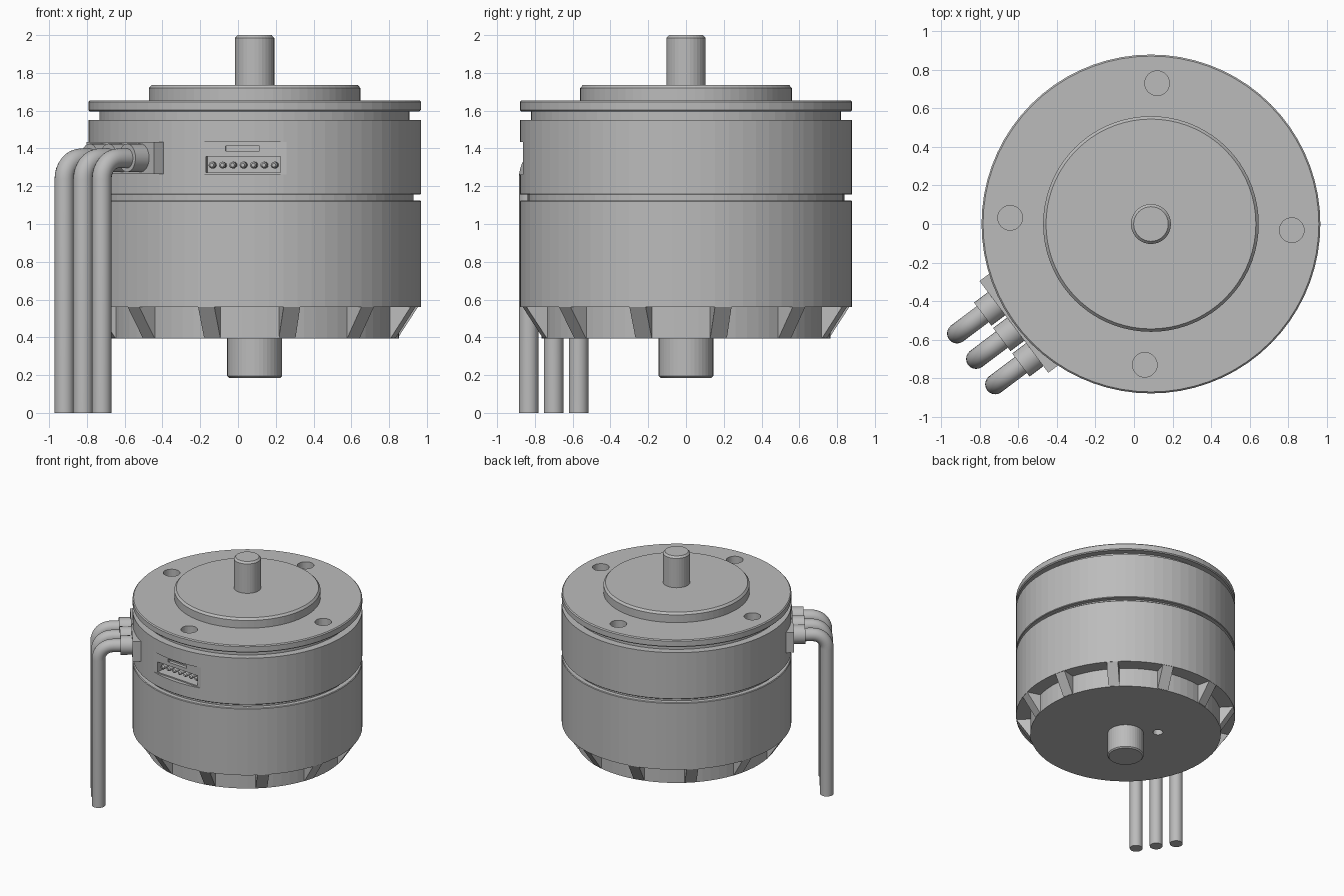
import bpy, bmesh, math
from mathutils import Matrix, Vector

if "Cube" in bpy.data.objects:
    bpy.data.objects.remove(bpy.data.objects["Cube"], do_unlink=True)

AXIS = Matrix.Translation((0.088, 0, 0))
SEGMENTS = 72

metal = bpy.data.materials.new("plain_grey")
metal.use_nodes = True
GREY = (0.5, 0.5, 0.5, 1)
metal.diffuse_color = GREY
metal.node_tree.nodes["Principled BSDF"].inputs["Base Color"].default_value = GREY


def turned(degrees):
    """Frame on the motor axis whose local -y points outward."""
    return AXIS @ Matrix.Rotation(math.radians(degrees), 4, 'Z')


def finish(name, bm, matrix=AXIS, smooth=False):
    bmesh.ops.recalc_face_normals(bm, faces=bm.faces)
    bm.transform(matrix)
    mesh = bpy.data.meshes.new(name)
    bm.to_mesh(mesh)
    bm.free()
    mesh.materials.append(metal)
    obj = bpy.data.objects.new(name, mesh)
    bpy.context.collection.objects.link(obj)
    if smooth:
        bpy.ops.object.select_all(action='DESELECT')
        obj.select_set(True)
        bpy.context.view_layer.objects.active = obj
        bpy.ops.object.shade_smooth_by_angle(angle=math.radians(35))
    return obj


def lathe(name, profile, matrix=AXIS, segments=SEGMENTS, smooth=False):
    """Closed solid turned from (radius, height) points, bottom to top."""
    bm = bmesh.new()
    rings = []
    for r, z in profile:
        rings.append([bm.verts.new((r * math.cos(t), r * math.sin(t), z))
                      for t in (math.tau * i / segments for i in range(segments))])
    for low, high in zip(rings, rings[1:]):
        for i in range(segments):
            j = (i + 1) % segments
            bm.faces.new((low[i], low[j], high[j], high[i]))
    bm.faces.new(rings[0])
    bm.faces.new(rings[-1])
    return finish(name, bm, matrix, smooth)


def box(name, low, high, matrix):
    low, high = Vector(low), Vector(high)
    bm = bmesh.new()
    bmesh.ops.create_cube(bm, size=1)
    bm.transform(Matrix.Translation((low + high) / 2) @ Matrix.Diagonal((high - low).to_4d()))
    return finish(name, bm, matrix)


def cut(target, cutters):
    for cutter in cutters:
        mod = target.modifiers.new("cut", 'BOOLEAN')
        mod.operation, mod.solver, mod.object = 'DIFFERENCE', 'EXACT', cutter
        bpy.context.view_layer.objects.active = target
        bpy.ops.object.modifier_apply(modifier=mod.name)
        bpy.data.objects.remove(cutter, do_unlink=True)


# Upper housing with the groove below the mounting flange
housing = lathe("upper_housing", [
    (0.875, 1.155), (0.88, 1.16), (0.88, 1.55), (0.82, 1.55), (0.82, 1.595),
    (0.872, 1.595), (0.88, 1.603), (0.88, 1.647), (0.872, 1.655)])

# Connector window: flat, socket and latch slot
CONNECTOR = turned(-4.3)
cut(housing, [
    box("flat_cutter", (-0.235, -1, 1.262), (0.235, -0.848, 1.435), CONNECTOR),
    box("socket_cutter", (-0.195, -1, 1.272), (0.2, -0.74, 1.357), CONNECTOR),
    box("slot_cutter", (-0.09, -1, 1.387), (0.09, -0.82, 1.412), CONNECTOR)])

# Four mounting holes
cut(housing, [lathe("hole_cutter", [(0.064, 1.53), (0.064, 1.8)],
                    turned(90 * i - 2.5) @ Matrix.Translation((0, -0.732, 0)), 32)
              for i in range(4)])

# Connector pins
for i in range(7):
    pin_frame = (CONNECTOR @ Matrix.Translation((0.055 * (i - 3), -0.73, 1.312))
                 @ Matrix.Rotation(math.pi / 2, 4, 'X'))
    lathe(f"connector_pin_{i + 1}", [(0.018, 0), (0.018, 0.09), (0.01, 0.1)], pin_frame, 12)

# Pilot boss and output shaft
lathe("pilot_boss", [(0.56, 1.64), (0.56, 1.72), (0.545, 1.737)])
lathe("output_shaft", [(0.104, 1.7), (0.104, 1.985), (0.09, 2.0)], segments=32)

# Rotor bell and the recessed gap above it
lathe("rotor_gap", [(0.84, 1.1), (0.84, 1.17)])
lathe("rotor_bell", [(0.88, 0.56), (0.88, 1.12), (0.875, 1.125)])
base = lathe("rotor_base", [(0.765, 0.395), (0.765, 0.57)])
cut(base, [lathe("vent_cutter", [(0.04, 0.3), (0.04, 0.5)],
                 turned(225) @ Matrix.Translation((0, -0.26, 0)), 24)])
lathe("rear_shaft", [(0.135, 0.185), (0.145, 0.195), (0.145, 0.41)], segments=40)

# Twelve sloping ribs around the rotor base
for i in range(12):
    bm = bmesh.new()
    section = [(0.7, 0.397), (0.768, 0.397), (0.878, 0.562), (0.7, 0.562)]
    face = bm.faces.new([bm.verts.new((-0.045, -r, z)) for r, z in section])
    side = bmesh.ops.extrude_face_region(bm, geom=[face])["geom"]
    bmesh.ops.translate(bm, vec=(0.09, 0, 0),
                        verts=[v for v in side if isinstance(v, bmesh.types.BMVert)])
    finish(f"rotor_rib_{i + 1}", bm, turned(13 + 30 * i))

# Cable outlet block
OUTLET = turned(-53.1)
box("cable_block", (-0.298, -0.89, 1.265), (0.298, -0.79, 1.435), OUTLET)


def cable(name, x):
    """Round wire leaving the block, bending down to the ground."""
    reach, height, bend, radius, sides = 1.147, 1.348, 0.11, 0.052, 20
    path = [(-0.86, height, 0)]
    for k in range(9):
        a = math.pi / 2 * k / 8
        path.append((-(reach - bend) - bend * math.sin(a),
                     height - bend + bend * math.cos(a), a))
    path.append((-reach, 0, math.pi / 2))
    bm = bmesh.new()
    rings = []
    for y, z, a in path:
        ring = []
        for i in range(sides):
            t = math.tau * i / sides
            u, v = radius * math.cos(t), radius * math.sin(t)
            ring.append(bm.verts.new((x + u, y - v * math.sin(a), z + v * math.cos(a))))
        rings.append(ring)
    for p, q in zip(rings, rings[1:]):
        for i in range(sides):
            j = (i + 1) % sides
            bm.faces.new((p[i], p[j], q[j], q[i]))
    bm.faces.new(rings[0])
    bm.faces.new(rings[-1])
    finish(name, bm, OUTLET, True)


# Three cables with collars
for i, x in enumerate((-0.15, 0.015, 0.18)):
    cable(f"cable_{i + 1}", x)
    collar_frame = (OUTLET @ Matrix.Translation((x, -0.86, 1.35))
                    @ Matrix.Rotation(math.pi / 2, 4, 'X'))
    lathe(f"cable_collar_{i + 1}", [(0.075, 0), (0.075, 0.12)], collar_frame, 24, True)
